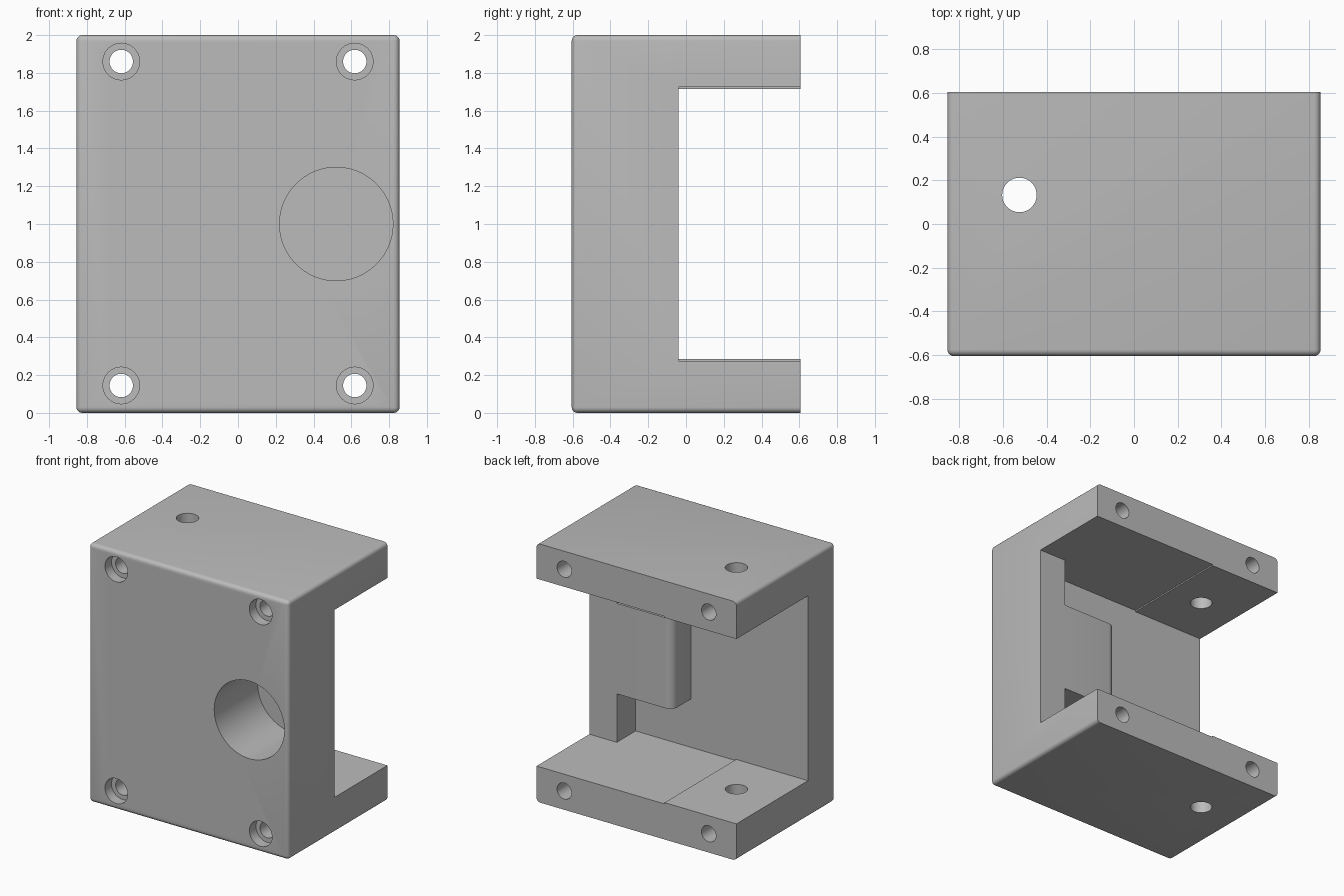
import bpy, bmesh, math
from mathutils import Vector

cube = bpy.data.objects.get("Cube")
if cube:
    bpy.data.objects.remove(cube, do_unlink=True)

W, D, H = 0.855, 0.605, 2.0          # half width, half depth, height
WALL_Y, PILLAR_Y = -0.27, -0.04      # back of thin wall, back of pillar

grey = bpy.data.materials.new("machined_grey")
grey.use_nodes = True
grey.diffuse_color = (0.5, 0.5, 0.5, 1)
grey.node_tree.nodes["Principled BSDF"].inputs["Base Color"].default_value = (0.5, 0.5, 0.5, 1)


def make(name, bm):
    bmesh.ops.recalc_face_normals(bm, faces=bm.faces)
    mesh = bpy.data.meshes.new(name)
    bm.to_mesh(mesh)
    bm.free()
    mesh.materials.append(grey)
    ob = bpy.data.objects.new(name, mesh)
    bpy.context.collection.objects.link(ob)
    return ob


def prism(name, outline, axis, lo, hi):
    """Extrude a 2D outline along an axis (0=x, 1=y, 2=z)."""
    bm = bmesh.new()

    def place(p, t):
        c = list(p)
        c.insert(axis, t)
        return bm.verts.new(c)
    face = bm.faces.new([place(p, lo) for p in outline])
    new = bmesh.ops.extrude_face_region(bm, geom=[face])["geom"]
    shift = Vector((0, 0, 0))
    shift[axis] = hi - lo
    bmesh.ops.translate(bm, vec=shift, verts=[v for v in new if isinstance(v, bmesh.types.BMVert)])
    return make(name, bm)


def rect(a0, a1, b0, b1):
    return [(a0, b0), (a1, b0), (a1, b1), (a0, b1)]


def circle(a, b, r, n=48):
    return [(a + r * math.cos(2 * math.pi * i / n), b + r * math.sin(2 * math.pi * i / n))
            for i in range(n)]


def subtract(ob, cutter):
    """Cut one solid from another and discard the cutter."""
    cutter.hide_render = True
    mod = ob.modifiers.new("cut", 'BOOLEAN')
    mod.operation, mod.solver, mod.object = 'DIFFERENCE', 'EXACT', cutter
    bpy.context.view_layer.update()
    result = bpy.data.meshes.new_from_object(ob.evaluated_get(bpy.context.evaluated_depsgraph_get()))
    ob.modifiers.clear()
    ob.data = result
    bpy.data.objects.remove(cutter, do_unlink=True)


# Outer block, rounded on every edge except around the back
block = prism("bracket_block", rect(-W, W, 0, H), 1, -D, D)
bm = bmesh.new()
bm.from_mesh(block.data)
edges = [e for e in bm.edges if not all(v.co.y > 0 for v in e.verts)]
bmesh.ops.bevel(bm, geom=edges, offset=0.03, segments=5, profile=0.5, affect='EDGES')
bm.to_mesh(block.data)
bm.free()

# Open cavity, slightly narrower on the right of the step
step, low, high = -0.24, 0.275, 0.285
cavity = prism("cavity", [(-1, high), (step, high), (step, low), (1, low),
                          (1, H - low), (step, H - low), (step, H - high), (-1, H - high)],
               1, WALL_Y, 1)

# Pillar kept inside the cavity: full-height spine and a wider rounded boss
subtract(cavity, prism("spine", rect(0.62, 1.2, -0.5, PILLAR_Y), 2, 0, H))
r, bx = 0.06, 0.145
arc = [(bx + r - r * math.sin(a), PILLAR_Y - r + r * math.cos(a))
       for a in [i * math.pi / 16 for i in range(9)]]
subtract(cavity, prism("boss", [(1.2, -0.5), (1.2, PILLAR_Y)] + arc + [(bx, -0.5)], 2, 0.65, 1.35))
subtract(block, cavity)

# Large blind bore in the front
subtract(block, prism("bore", circle(0.52, 1.0, 0.3, 96), 1, -1, -0.075))

# Counterbored bolt holes through the flanges
for x in (-0.618, 0.618):
    for z in (0.145, H - 0.14):
        subtract(block, prism("bolt_hole", circle(x, z, 0.062), 1, -1, 1))
        subtract(block, prism("counterbore", circle(x, z, 0.097), 1, -1, -D + 0.08))

# Vertical pin hole through both flanges
subtract(block, prism("pin_hole", circle(-0.525, 0.133, 0.079), 2, -1, 3))

# Smooth curved faces while keeping edges crisp
bpy.ops.object.select_all(action='DESELECT')
block.select_set(True)
bpy.context.view_layer.objects.active = block
bpy.ops.object.shade_smooth_by_angle(angle=math.radians(30))
